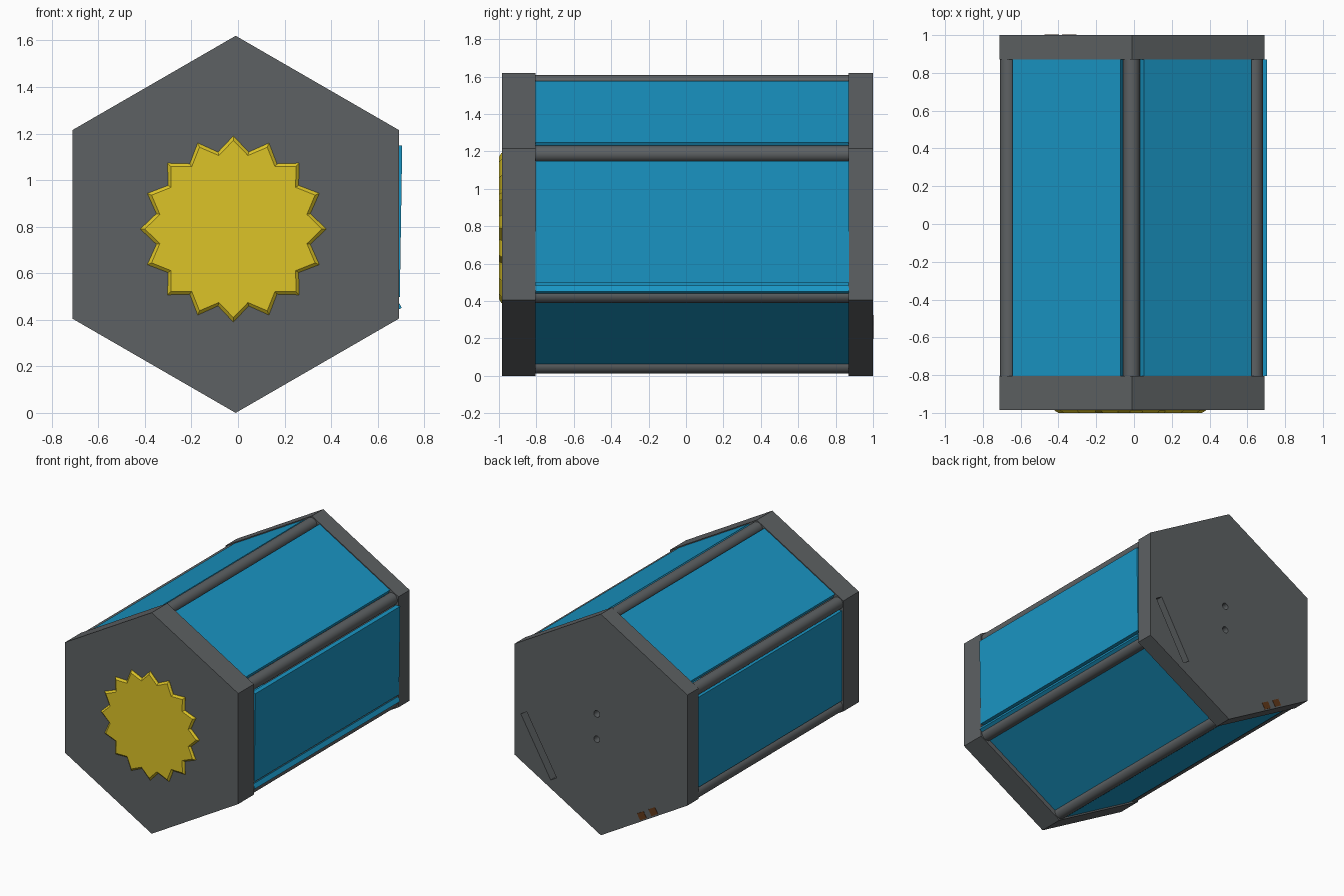
import bpy, bmesh
from math import sin, cos, radians, pi
from mathutils import Matrix

if "Cube" in bpy.data.objects:
    bpy.data.objects.remove(bpy.data.objects["Cube"])

CX, CZ = -0.01, 0.81   # axis of the hexagonal body


def material(name, rgb):
    m = bpy.data.materials.new(name)
    m.diffuse_color = (*rgb, 1)
    m.use_nodes = True
    m.node_tree.nodes["Principled BSDF"].inputs["Base Color"].default_value = m.diffuse_color
    return m


GREY = material("dark_grey", (0.11, 0.12, 0.125))
BLUE = material("blue", (0.01, 0.30, 0.55))
YELLOW = material("yellow", (0.72, 0.55, 0.02))
BROWN = material("brown", (0.12, 0.04, 0.01))


def finish(name, bm, mat):
    bmesh.ops.recalc_face_normals(bm, faces=bm.faces)
    me = bpy.data.meshes.new(name)
    bm.to_mesh(me)
    bm.free()
    me.materials.append(mat)
    ob = bpy.data.objects.new(name, me)
    bpy.context.collection.objects.link(ob)
    return ob


def loft(name, rings, mat):
    """Solid through rings of (y, [(x, z), ...])."""
    bm = bmesh.new()
    loops = [[bm.verts.new((x, y, z)) for x, z in pts] for y, pts in rings]
    n = len(loops[0])
    for a, b in zip(loops, loops[1:]):
        for i in range(n):
            j = (i + 1) % n
            bm.faces.new((a[i], a[j], b[j], b[i]))
    bm.faces.new(loops[0])
    bm.faces.new(loops[-1])
    return finish(name, bm, mat)


def circle(cx, cz, radii, n, start=90):
    return [(cx + radii[i % len(radii)] * cos(radians(start) + 2 * pi * i / n),
             cz + radii[i % len(radii)] * sin(radians(start) + 2 * pi * i / n))
            for i in range(n)]


def box(name, loc, size, angle, mat):
    """Box turned in the xz plane by angle degrees."""
    bm = bmesh.new()
    m = (Matrix.Translation(loc) @ Matrix.Rotation(-radians(angle), 4, 'Y')
         @ Matrix.Diagonal((*size, 1)))
    bmesh.ops.create_cube(bm, size=1, matrix=m)
    return finish(name, bm, mat)


def cut(ob, cutter):
    mod = ob.modifiers.new("cut", 'BOOLEAN')
    mod.operation = 'DIFFERENCE'
    mod.solver = 'EXACT'
    mod.object = cutter
    bpy.context.view_layer.objects.active = ob
    bpy.ops.object.modifier_apply(modifier=mod.name)
    bpy.data.objects.remove(cutter)


# Hexagonal end caps
hexagon = circle(CX, CZ, [0.81], 6)
loft("front_cap", [(-0.985, hexagon), (-0.805, hexagon)], GREY)
back = loft("back_cap", [(0.87, hexagon), (1.0, hexagon)], GREY)

# Slot and two round holes in the back cap
cut(back, box("slot_cutter", (0.494, 1.0, 0.52), (0.485, 0.2, 0.055), 60, GREY))
for z in (0.88, 0.695):
    ring = circle(0.023, z, [0.024], 20)
    cut(back, loft("hole_cutter", [(0.94, ring), (1.1, ring)], GREY))

# Small brown sockets by the lower edge of the back cap
for i, (x, z) in enumerate(((-0.343, 0.232), (-0.435, 0.287))):
    box(f"socket_{i + 1}", (x, 0.982, z), (0.06, 0.04, 0.05), -30, BROWN)

# Corner rods
for i in range(6):
    a = radians(30 + 60 * i)
    ring = circle(CX - 0.003 + 0.753 * cos(a), CZ + 0.753 * sin(a), [0.044], 32)
    rod = loft(f"corner_rod_{i + 1}", [(-0.83, ring), (0.885, ring)], GREY)
    bpy.ops.object.select_all(action='DESELECT')
    rod.select_set(True)
    bpy.context.view_layer.objects.active = rod
    bpy.ops.object.shade_smooth_by_angle(angle=radians(40))

# Blue side panels: angle, outer distance, sideways shift, width
T = 0.035
for name, ang, dist, shift, width in (
        ("right", -0.9, 0.71, 0.025, 0.65),
        ("upper_right", 60, 0.695, 0.0, 0.66),
        ("upper_left", 120, 0.695, 0.0, 0.66),
        ("left", 180, 0.69, 0.0, 0.66),
        ("lower_left", 240, 0.69, 0.0, 0.66),
        ("lower_right", 300, 0.667, 0.047, 0.784)):
    a, d = radians(ang), dist - T / 2
    loc = (CX + d * cos(a) - shift * sin(a), 0.033, CZ + d * sin(a) + shift * cos(a))
    box(f"{name}_panel", loc, (T, 1.676, width), ang, BLUE)

# Sixteen-pointed star badge with a chamfered rim
loft("star_badge", [(-0.97, circle(-0.02, 0.79, [0.4, 0.337], 32)),
                    (-0.988, circle(-0.02, 0.79, [0.4, 0.337], 32)),
                    (-1.0, circle(-0.02, 0.79, [0.38, 0.322], 32))], YELLOW)
